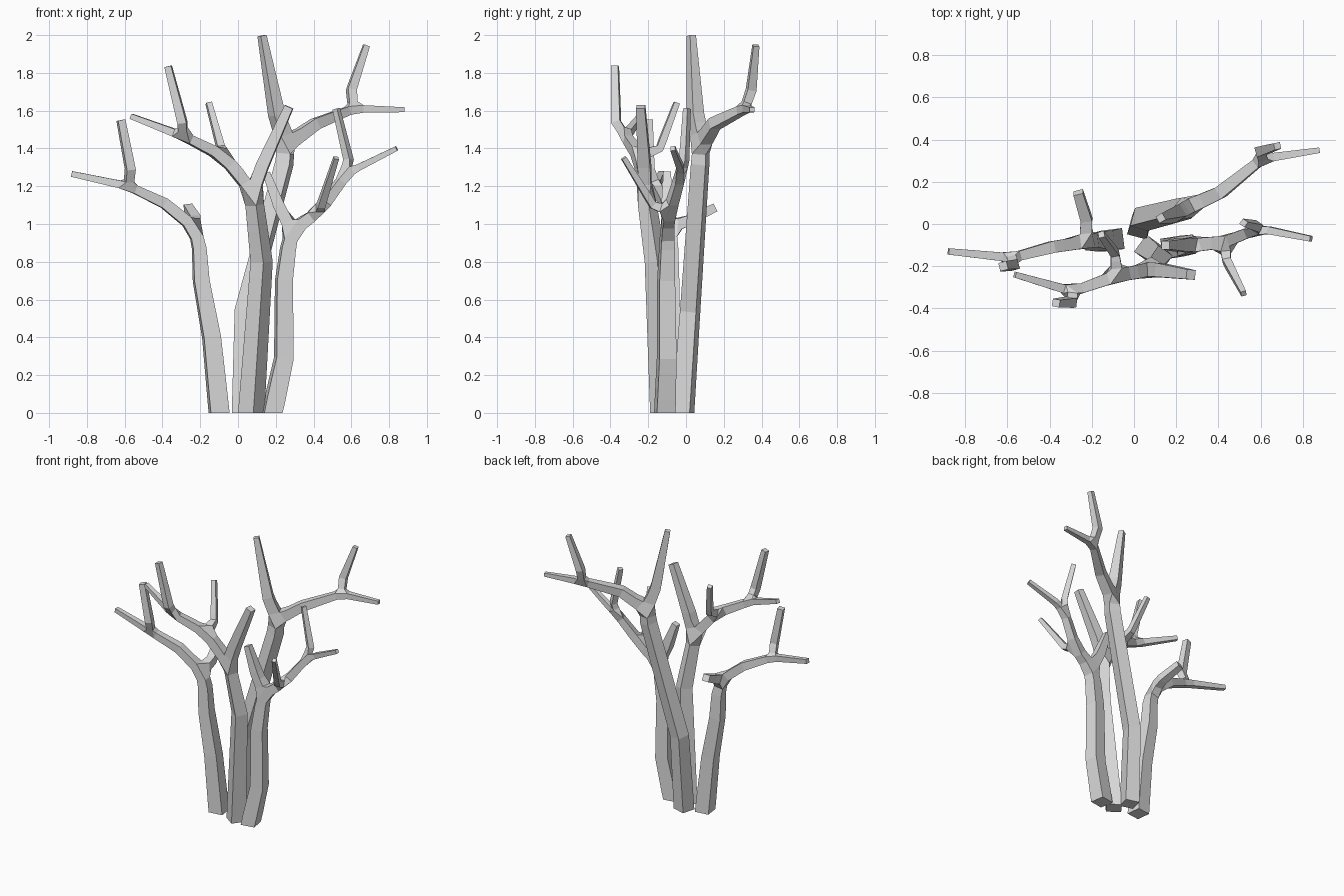
import bpy
import bmesh

# Remove only the default cube
cube = bpy.data.objects.get("Cube")
if cube:
    bpy.data.objects.remove(cube, do_unlink=True)

GREY = (0.7, 0.7, 0.7, 1.0)
bark = bpy.data.materials.new("grey_bark")
bark.use_nodes = True
bark.diffuse_color = GREY
bark.node_tree.nodes["Principled BSDF"].inputs["Base Color"].default_value = GREY


class Tree:
    """A branching skeleton, given a square-sectioned skin."""

    def __init__(self, name):
        self.name = name
        self.bm = bmesh.new()
        self.skin = self.bm.verts.layers.skin.verify()

    def limb(self, start, thick, thin, *points):
        """Add a tapering limb from a skeleton vertex; return its vertices."""
        verts = []
        previous = start
        for i, point in enumerate(points):
            vert = self.bm.verts.new(point)
            radius = thick + (thin - thick) * i / max(1, len(points) - 1)
            vert[self.skin].radius = (radius, radius)
            vert[self.skin].use_root = previous is None
            if previous is not None:
                self.bm.edges.new((previous, vert))
            previous = vert
            verts.append(vert)
        return verts

    def finish(self):
        """Skin the skeleton, bake it and level the foot."""
        mesh = bpy.data.meshes.new(self.name)
        self.bm.to_mesh(mesh)
        self.bm.free()
        obj = bpy.data.objects.new(self.name, mesh)
        bpy.context.collection.objects.link(obj)
        modifier = obj.modifiers.new("skin", "SKIN")
        modifier.use_x_symmetry = False
        modifier.branch_smoothing = 0.0
        bpy.context.view_layer.update()
        graph = bpy.context.evaluated_depsgraph_get()
        baked = bpy.data.meshes.new_from_object(obj.evaluated_get(graph))
        obj.modifiers.clear()
        obj.data = baked
        for vert in baked.vertices:
            if vert.co.z < 0.05:
                vert.co.z = 0.0
        for face in baked.polygons:
            face.use_smooth = False
            face.material_index = 0
        baked.materials.clear()
        baked.materials.append(bark)


# Left tree: low, one long side limb and a short rear stub
tree = Tree("right_side_tree")
trunk = tree.limb(None, 0.05, 0.03,
                  (-0.1, -0.075, 0), (-0.14, -0.08, 0.4), (-0.195, -0.08, 0.7),
                  (-0.205, -0.08, 0.87), (-0.23, -0.085, 0.98))
side = tree.limb(trunk[-1], 0.028, 0.015,
                 (-0.39, -0.11, 1.11), (-0.58, -0.16, 1.2), (-0.88, -0.13, 1.265))
tree.limb(side[1], 0.024, 0.02, (-0.57, -0.195, 1.29), (-0.62, -0.2, 1.55))
tree.limb(trunk[-1], 0.027, 0.023, (-0.225, 0.02, 1.02), (-0.265, 0.15, 1.085))
tree.finish()

# Front tree: twisted trunk with a wide fork
tree = Tree("front_tree")
trunk = tree.limb(None, 0.05, 0.034,
                  (0.07, -0.12, 0), (0.125, -0.16, 0.8), (0.08, -0.215, 1.17))
tree.limb(trunk[-1], 0.033, 0.023, (0.13, -0.22, 1.31), (0.27, -0.24, 1.62))
side = tree.limb(trunk[-1], 0.03, 0.014,
                 (-0.08, -0.245, 1.36), (-0.29, -0.32, 1.465), (-0.565, -0.24, 1.57))
tree.limb(side[0], 0.02, 0.015, (-0.09, -0.14, 1.4), (-0.155, -0.05, 1.64))
tree.limb(side[1], 0.024, 0.018, (-0.295, -0.37, 1.54), (-0.37, -0.375, 1.835))
tree.finish()

# Right tree: bowed trunk, inner spur and a long outer limb
tree = Tree("left_side_tree")
trunk = tree.limb(None, 0.05, 0.033,
                  (0.18, -0.112, 0), (0.243, -0.102, 0.29), (0.243, -0.105, 0.7),
                  (0.265, -0.1, 0.87), (0.285, -0.1, 0.96))
tree.limb(trunk[-1], 0.03, 0.02, (0.215, -0.1, 1.1), (0.15, -0.1, 1.27))
side = tree.limb(trunk[-1], 0.028, 0.013,
                 (0.43, -0.085, 1.07), (0.57, -0.03, 1.26), (0.64, -0.03, 1.3),
                 (0.84, -0.07, 1.4))
tree.limb(side[0], 0.02, 0.013, (0.44, -0.175, 1.1), (0.52, -0.33, 1.35))
tree.limb(side[1], 0.02, 0.015, (0.585, -0.01, 1.34), (0.52, 0.005, 1.61))
tree.finish()

# Rear tree: the tallest, leaning to one side
tree = Tree("rear_tree")
trunk = tree.limb(None, 0.048, 0.036,
                  (0.026, -0.015, 0), (0.036, 0.022, 0.54), (0.245, 0.075, 1.32),
                  (0.255, 0.08, 1.42))
tree.limb(trunk[-1], 0.034, 0.018, (0.205, 0.05, 1.58), (0.127, 0.028, 1.997))
side = tree.limb(trunk[-1], 0.03, 0.013,
                 (0.41, 0.15, 1.53), (0.61, 0.31, 1.61), (0.88, 0.35, 1.605))
tree.limb(side[1], 0.024, 0.016, (0.6, 0.345, 1.71), (0.68, 0.37, 1.945))
tree.finish()
